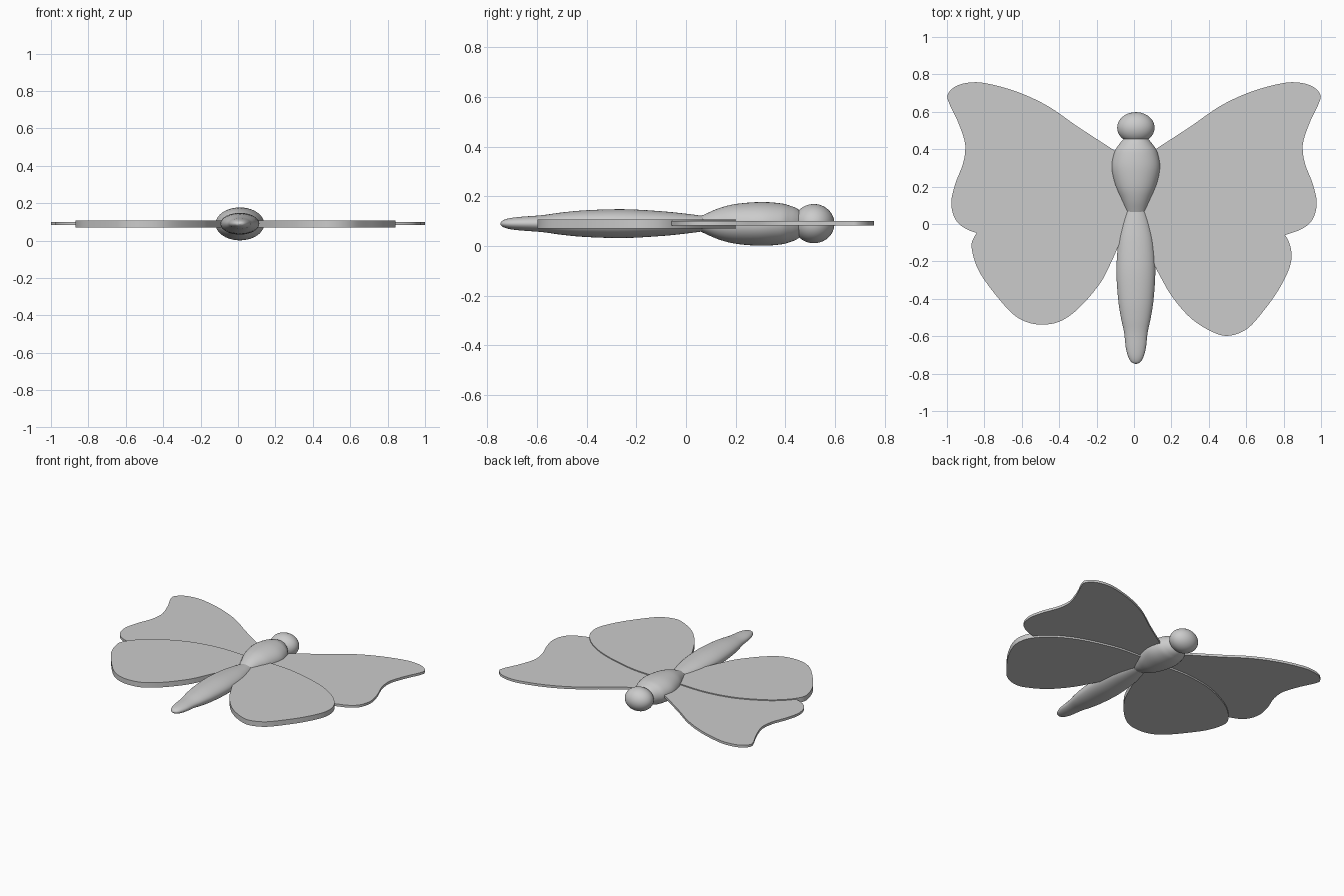
import bpy, bmesh, math
from mathutils import Vector

if "Cube" in bpy.data.objects:
    bpy.data.objects.remove(bpy.data.objects["Cube"])


def spline(pts, closed, steps):
    """Catmull-Rom points through pts."""
    n = len(pts)
    get = (lambda i: Vector(pts[i % n])) if closed else (lambda i: Vector(pts[max(0, min(n - 1, i))]))
    out = []
    for i in range(n if closed else n - 1):
        a, b, c, d = (get(i + k) for k in (-1, 0, 1, 2))
        for s in range(steps):
            t = s / steps
            out.append(0.5 * (2 * b + (c - a) * t + (2 * a - 5 * b + 4 * c - d) * t * t
                              + (3 * b - a - 3 * c + d) * t ** 3))
    if not closed:
        out.append(get(n - 1))
    return out


def finish(bm, name, angle):
    bmesh.ops.recalc_face_normals(bm, faces=bm.faces[:])
    me = bpy.data.meshes.new(name)
    bm.to_mesh(me)
    bm.free()
    ob = bpy.data.objects.new(name, me)
    bpy.context.collection.objects.link(ob)
    bpy.ops.object.select_all(action='DESELECT')
    ob.select_set(True)
    bpy.context.view_layer.objects.active = ob
    bpy.ops.object.shade_smooth_by_angle(angle=math.radians(angle))
    return ob


def wing(name, outline, root, z0, z1, side):
    """Flat plate: smooth outer edge plus straight-cornered root hidden in the body."""
    pts = spline(outline, False, 8) + [Vector(p) for p in root]
    bm = bmesh.new()
    face = bm.faces.new([bm.verts.new((side * p.x, p.y, z0)) for p in pts])
    ext = bmesh.ops.extrude_face_region(bm, geom=[face])
    bmesh.ops.translate(bm, vec=(0, 0, z1 - z0),
                        verts=[v for v in ext['geom'] if isinstance(v, bmesh.types.BMVert)])
    finish(bm, name, 40)


def loft(name, stations, cx, cz, seg=40):
    """Elliptical sections (y, half width, half height) along y."""
    bm = bmesh.new()
    rings = []
    for y, rx, rz in spline(stations, False, 5):
        rings.append([bm.verts.new((cx + rx * math.cos(2 * math.pi * k / seg), y,
                                    cz + rz * math.sin(2 * math.pi * k / seg))) for k in range(seg)])
    for a, b in zip(rings, rings[1:]):
        for k in range(seg):
            j = (k + 1) % seg
            bm.faces.new((a[k], a[j], b[j], b[k]))
    bm.faces.new(rings[0])
    bm.faces.new(rings[-1])
    finish(bm, name, 60)


# Forewings: thin, mirrored
fore = [(0.10, 0.39), (0.30, 0.52), (0.46, 0.63), (0.62, 0.705), (0.78, 0.75), (0.87, 0.757),
        (0.95, 0.738), (0.995, 0.695), (0.99, 0.65), (0.945, 0.555), (0.91, 0.46), (0.902, 0.40),
        (0.915, 0.32), (0.957, 0.21), (0.977, 0.11), (0.955, 0.025), (0.90, -0.025), (0.81, -0.058)]
for side, label in ((-1, "left"), (1, "right")):
    wing("forewing_" + label, fore, [(0.6, -0.06), (0.1, 0.05), (0.01, 0.08), (0.01, 0.33)],
         0.083, 0.100, side)

# Hindwings: thicker, each with its own outline
hind_left = [(0.08, 0.203), (0.29, 0.208), (0.50, 0.171), (0.69, 0.085), (0.80, 0.0),
             (0.86, -0.08), (0.866, -0.14), (0.835, -0.24), (0.77, -0.34), (0.665, -0.465),
             (0.585, -0.52), (0.49, -0.538), (0.39, -0.518), (0.29, -0.445), (0.18, -0.315),
             (0.12, -0.20), (0.08, -0.11)]
hind_right = [(0.08, 0.203), (0.30, 0.188), (0.56, 0.117), (0.72, 0.03), (0.808, -0.06),
              (0.840, -0.14), (0.834, -0.225), (0.78, -0.34), (0.70, -0.455), (0.605, -0.56),
              (0.50, -0.598), (0.405, -0.57), (0.30, -0.50), (0.205, -0.39), (0.14, -0.28),
              (0.10, -0.20)]
wing("hindwing_left", hind_left, [(0.0, 0.0), (0.0, 0.19)], 0.071, 0.107, -1)
wing("hindwing_right", hind_right, [(0.02, 0.0), (0.02, 0.19)], 0.071, 0.107, 1)

# Abdomen
loft("abdomen", [(-0.748, 0.003, 0.002), (-0.738, 0.024, 0.013), (-0.71, 0.041, 0.022),
                 (-0.66, 0.054, 0.028), (-0.58, 0.063, 0.034), (-0.50, 0.080, 0.045),
                 (-0.40, 0.095, 0.054), (-0.25, 0.104, 0.058), (-0.10, 0.094, 0.050),
                 (0.0, 0.073, 0.040), (0.07, 0.053, 0.031), (0.12, 0.04, 0.025)], 0.01, 0.09)

# Thorax
loft("thorax", [(0.04, 0.040, 0.022), (0.07, 0.053, 0.036), (0.13, 0.078, 0.062),
                (0.20, 0.108, 0.080), (0.30, 0.130, 0.088), (0.38, 0.117, 0.083),
                (0.42, 0.094, 0.073), (0.45, 0.070, 0.060), (0.48, 0.04, 0.035)], 0.01, 0.089)

# Head
bm = bmesh.new()
bmesh.ops.create_uvsphere(bm, u_segments=40, v_segments=24, radius=1)
bmesh.ops.scale(bm, vec=(0.10, 0.083, 0.079), verts=bm.verts)
bmesh.ops.translate(bm, vec=(0.01, 0.515, 0.09), verts=bm.verts)
finish(bm, "head", 60)
